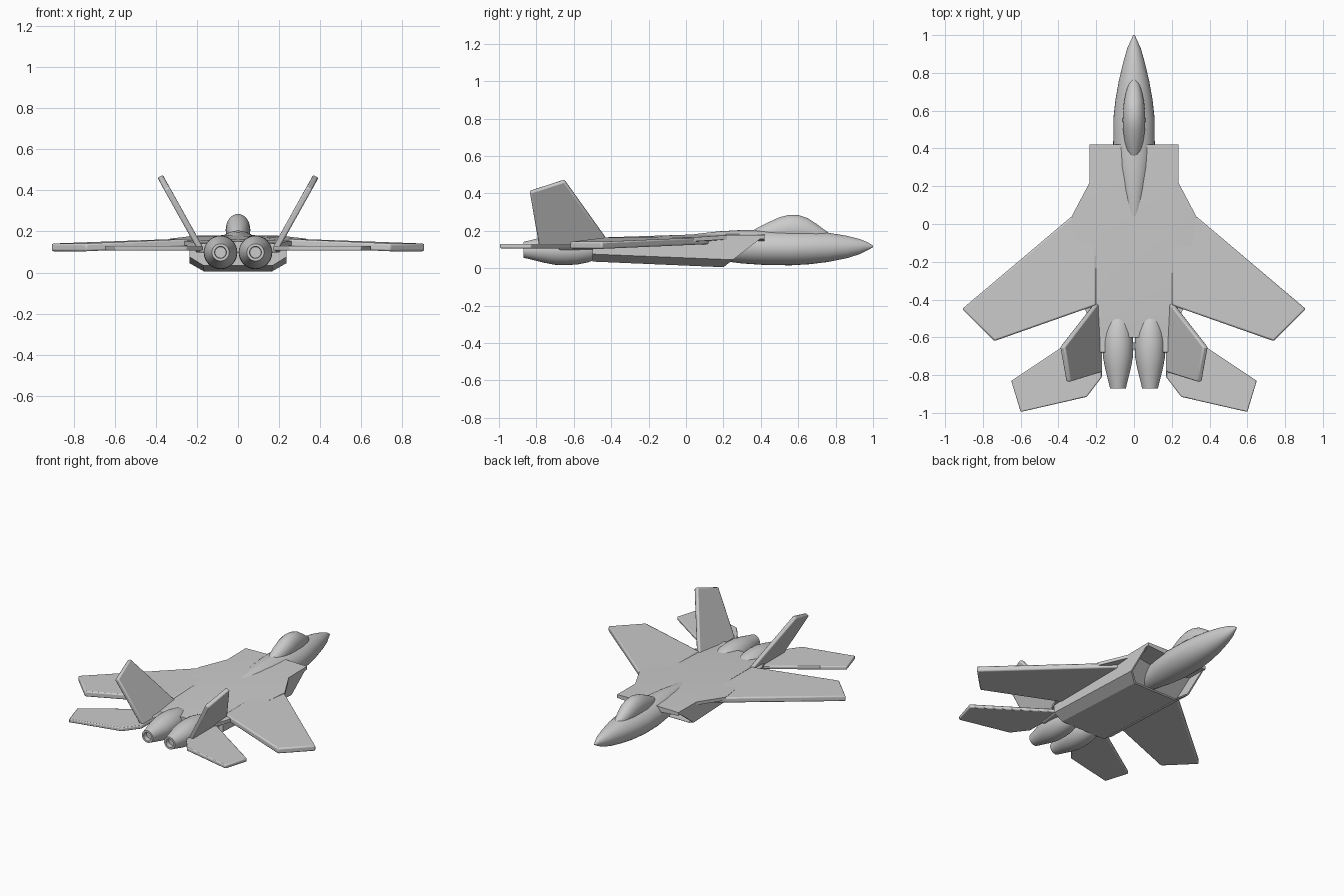
import bpy, bmesh
from math import cos, sin, pi, radians
from mathutils import Vector

cube = bpy.data.objects.get("Cube")
if cube:
    bpy.data.objects.remove(cube, do_unlink=True)


def finish(name, bm, angle=30, mirror=False, bevel=0):
    bmesh.ops.recalc_face_normals(bm, faces=bm.faces)
    mesh = bpy.data.meshes.new(name)
    bm.to_mesh(mesh)
    bm.free()
    ob = bpy.data.objects.new(name, mesh)
    bpy.context.collection.objects.link(ob)
    bpy.ops.object.select_all(action='DESELECT')
    ob.select_set(True)
    bpy.context.view_layer.objects.active = ob
    bpy.ops.object.shade_smooth_by_angle(angle=radians(angle))
    if bevel:
        mod = ob.modifiers.new("Bevel", 'BEVEL')
        mod.width, mod.segments = bevel, 2
    if mirror:
        ob.modifiers.new("Mirror", 'MIRROR').use_mirror_merge = False
    return ob


def loft(rings):
    """Skin a list of equal-length point rings and cap both ends."""
    bm = bmesh.new()
    loops = [[bm.verts.new(p) for p in ring] for ring in rings]
    n = len(loops[0])
    for a, b in zip(loops, loops[1:]):
        for i in range(n):
            j = (i + 1) % n
            bm.faces.new((a[i], a[j], b[j], b[i]))
    caps = bm.faces.new(loops[0]), bm.faces.new(loops[-1])
    bm.normal_update()
    return bm, caps


def oval(y, rx, low, high, x=0, n=32):
    zc, rz = (low + high) / 2, (high - low) / 2
    return [(x + rx * cos(2 * pi * i / n), y, zc + rz * sin(2 * pi * i / n)) for i in range(n)]


def slab(name, outline, offset, bevel):
    """Thin panel: each outline point is pushed both ways by the offset."""
    rings = [[Vector(p) + Vector(offset) * s for p in outline] for s in (-1, 1)]
    return finish(name, loft(rings)[0], mirror=True, bevel=bevel)


# Nose and forward fuselage: y, half width, bottom, top
nose = [(1.0, .004, .112, .12), (.97, .018, .095, .139), (.93, .036, .075, .155),
        (.86, .056, .053, .173), (.76, .08, .033, .189), (.66, .098, .021, .197),
        (.56, .109, .015, .2), (.42, .11, .017, .203), (.3, .095, .025, .204),
        (.18, .072, .04, .197), (.08, .05, .06, .186), (-.1, .02, .09, .16)]
finish("fuselage", loft([oval(*s) for s in nose])[0], 50)

# Canopy
canopy = [(.765, .012, .15, .188), (.74, .03, .14, .205), (.7, .042, .13, .235),
          (.65, .053, .13, .268), (.6, .058, .13, .284), (.55, .06, .13, .285),
          (.5, .058, .13, .272), (.44, .05, .13, .245), (.39, .04, .13, .22),
          (.355, .025, .14, .2)]
finish("canopy", loft([oval(*s) for s in canopy])[0], 50)

# Upper deck with side strakes: y, half width, edge height, centre height
deck = [(.42, .235, .178, .183), (.22, .235, .176, .183), (.04, .33, .165, .18),
        (-.45, .26, .154, .164), (-.6, .19, .143, .152)]
rings = [[(0, y, c), (w, y, e), (w, y, e - .022), (0, y, e - .04),
          (-w, y, e - .022), (-w, y, e)] for y, w, e, c in deck]
finish("upper_deck", loft(rings)[0], 20)


# Intake trunk with raked open mouth
def trunk_ring(half, rake):
    full = half + [(-x, z) for x, z in reversed(half)]
    return [(x, rake(z), z) for x, z in full]


front = trunk_ring([(.235, .172), (.235, .045), (.165, .005)], lambda z: .2 + 1.3 * (z - .005))
back = trunk_ring([(.235, .145), (.235, .075), (.17, .035)], lambda z: -.5)
bm, (mouth, _) = loft([front, back])
bmesh.ops.recalc_face_normals(bm, faces=bm.faces)
bmesh.ops.inset_region(bm, faces=[mouth], thickness=.012)
inner = bmesh.ops.extrude_face_region(bm, geom=[mouth])
bmesh.ops.translate(bm, vec=(0, -.12, 0),
                    verts=[v for v in inner["geom"] if isinstance(v, bmesh.types.BMVert)])
bmesh.ops.delete(bm, geom=[mouth], context='FACES_ONLY')
finish("intake_trunk", bm, 20)

# Engines with recessed nozzles: y, radius
engine = [(-.44, .02), (-.47, .045), (-.52, .066), (-.58, .078), (-.64, .082), (-.7, .08),
          (-.76, .069), (-.82, .054), (-.87, .042), (-.87, .029), (-.84, .027)]
rings = [oval(y, r, .098 - r, .098 + r, .085) for y, r in engine]
finish("engine", loft(rings)[0], 40, mirror=True)

# Filler between engines and booms beside them
slab("engine_bridge", [(0, -.4, .12), (.04, -.4, .12), (.04, -.6, .12), (0, -.6, .12)],
     (0, 0, .025), 0)
slab("tail_boom", [(.1, -.45, .12), (.21, -.45, .12), (.185, -.68, .12), (.1, -.68, .12)],
     (0, 0, .022), .006)

# Main wings
slab("wing", [(.2, .15, .148), (.91, -.45, .122), (.74, -.62, .122), (.2, -.43, .146)],
     (0, 0, .019), .009)

# Horizontal tail
slab("tailplane", [(.17, -.51, .118), (.38, -.65, .118), (.65, -.83, .118),
                   (.6, -.995, .118), (.25, -.915, .118), (.17, -.81, .118)],
     (0, 0, .012), .006)

# Canted vertical fins
slab("tail_fin", [(.185, -.4, .12), (.38, -.65, .47), (.347, -.835, .41), (.185, -.785, .12)],
     (.013, 0, -.007), .008)
